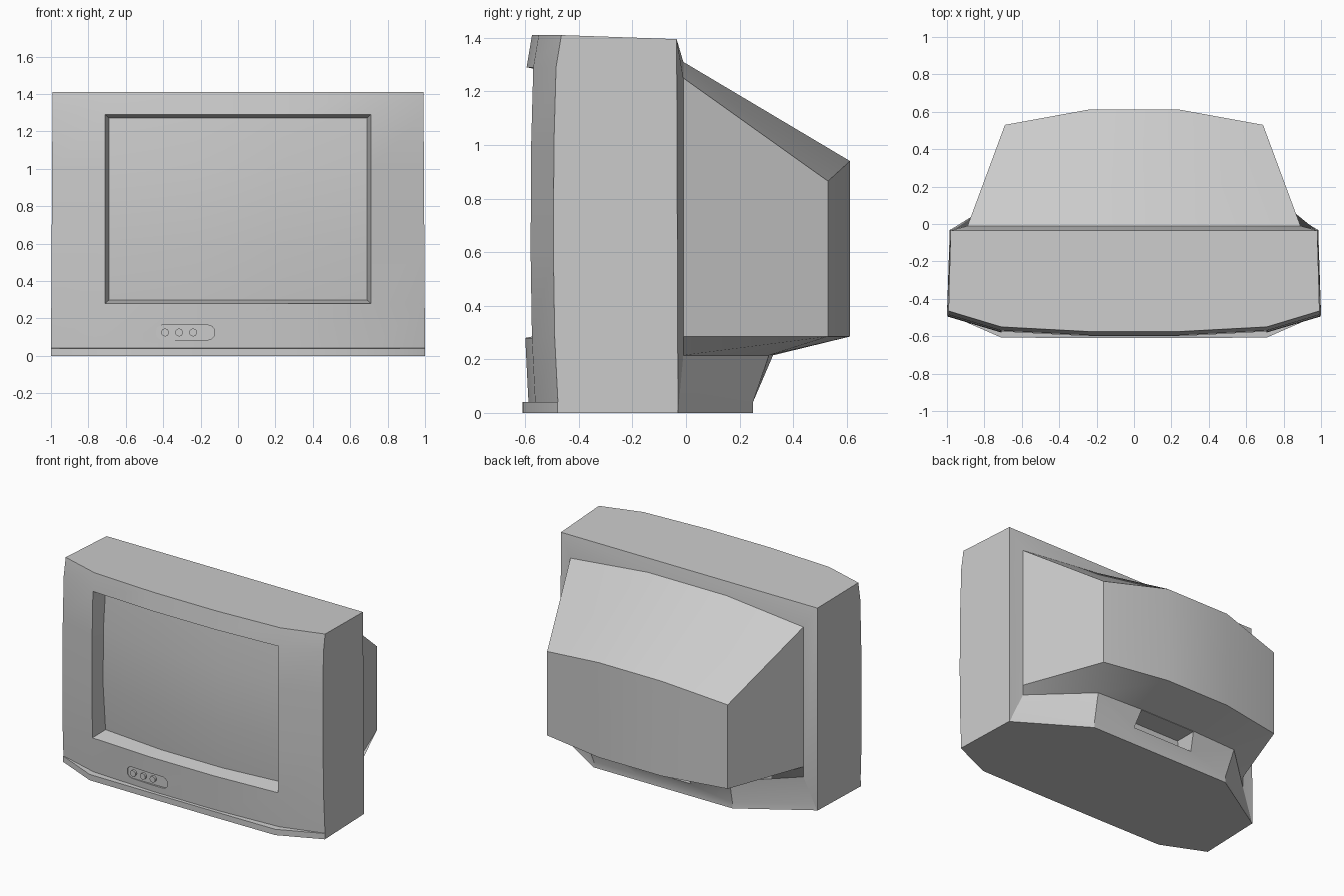
import bpy, bmesh, math
from mathutils import Vector

if "Cube" in bpy.data.objects:
    bpy.data.objects.remove(bpy.data.objects["Cube"])

GREY = bpy.data.materials.new("light grey plastic")
GREY.use_nodes = True
GREY.diffuse_color = (0.6, 0.6, 0.6, 1)
GREY.node_tree.nodes["Principled BSDF"].inputs["Base Color"].default_value = (0.6, 0.6, 0.6, 1)


def make(name, bm):
    bmesh.ops.remove_doubles(bm, verts=bm.verts, dist=1e-4)
    bmesh.ops.recalc_face_normals(bm, faces=bm.faces)
    me = bpy.data.meshes.new(name)
    bm.to_mesh(me)
    bm.free()
    me.materials.append(GREY)
    ob = bpy.data.objects.new(name, me)
    bpy.context.collection.objects.link(ob)
    return ob


def select(ob):
    bpy.ops.object.select_all(action='DESELECT')
    ob.select_set(True)
    bpy.context.view_layer.objects.active = ob


def smooth(ob):
    select(ob)
    bpy.ops.object.shade_smooth_by_angle(angle=math.radians(30))


def cut(ob, cutter):
    mod = ob.modifiers.new("cut", 'BOOLEAN')
    mod.operation = 'DIFFERENCE'
    mod.solver = 'EXACT'
    mod.object = cutter
    select(ob)
    bpy.ops.object.modifier_apply(modifier=mod.name)
    bpy.data.objects.remove(cutter)


def prism(name, outline, y0, y1):
    """Extrude an x-z outline from y0 to y1."""
    bm = bmesh.new()
    face = bm.faces.new([bm.verts.new((x, y0, z)) for x, z in outline])
    ext = bmesh.ops.extrude_face_region(bm, geom=[face])
    moved = [v for v in ext["geom"] if isinstance(v, bmesh.types.BMVert)]
    bmesh.ops.translate(bm, verts=moved, vec=(0, y1 - y0, 0))
    return make(name, bm)


def circle(cx, cz, r, n=16):
    return [(cx + r * math.cos(math.tau * i / n), cz + r * math.sin(math.tau * i / n))
            for i in range(n)]


# Cabinet: curved front grid with a sunken, bulging screen
xs = [-1, -0.71, -0.24, 0.24, 0.71, 1]
zs = [0, 0.04, 0.041, 0.28, 0.6, 1.0, 1.29, 1.41]
bow = {1: -0.49, 0.71: -0.575, 0.24: -0.6}
lip = {1: -0.48, 0.71: -0.607, 0.24: -0.61}
lean = [0, 0, 0.012, 0, -0.005, -0.003, 0.005, 0.025]
LEFT, RIGHT, LOW, HIGH = 1, 4, 3, 6

bm = bmesh.new()
front, screen = {}, {}
for i, x in enumerate(xs):
    for j, z in enumerate(zs):
        y = lip[abs(x)] if j < 2 else bow[abs(x)] + lean[j]
        taper = 1 - 0.006 * z if abs(x) == 1 else 1
        front[i, j] = bm.verts.new((x * taper, y, z))
        if LEFT <= i <= RIGHT and LOW <= j <= HIGH:
            u, v = x / 0.71, (z - 0.785) / 0.505
            bulge = 0.05 * (1 - u * u) + 0.03 * (1 - v * v)
            screen[i, j] = bm.verts.new((x * 0.972, -0.46 - bulge, 0.785 + v * 0.487))
for i in range(len(xs) - 1):
    for j in range(len(zs) - 1):
        hole = LEFT <= i < RIGHT and LOW <= j < HIGH
        g = screen if hole else front
        bm.faces.new([g[i, j], g[i + 1, j], g[i + 1, j + 1], g[i, j + 1]])

# Walls of the screen recess
rim = [(i, LOW) for i in range(LEFT, RIGHT)] + [(RIGHT, j) for j in range(LOW, HIGH)]
rim += [(i, HIGH) for i in range(RIGHT, LEFT, -1)] + [(LEFT, j) for j in range(HIGH, LOW, -1)]
for a, b in zip(rim, rim[1:] + rim[:1]):
    bm.faces.new([front[a], front[b], screen[b], screen[a]])

# Cabinet sides, top, bottom and stepped back
nx, nz = len(xs) - 1, len(zs) - 1
bl, br, tr, tl = [bm.verts.new(p) for p in
                  [(-0.985, -0.03, 0), (0.985, -0.03, 0), (0.98, -0.035, 1.395), (-0.98, -0.035, 1.395)]]
bm.faces.new([front[0, j] for j in range(nz + 1)] + [tl, bl])
bm.faces.new([front[nx, j] for j in range(nz + 1)] + [tr, br])
bm.faces.new([front[i, nz] for i in range(nx + 1)] + [tr, tl])
bm.faces.new([front[i, 0] for i in range(nx + 1)] + [br, bl])
inner = [bm.verts.new((x, -0.01, z)) for x, z in
         [(-0.89, 0.215), (0.89, 0.215), (0.89, 1.25), (0.3, 1.31), (-0.3, 1.31), (-0.89, 1.25)]]
bm.faces.new(inner)
bm.faces.new([bl, br, inner[1], inner[0]])
bm.faces.new([br, tr, inner[2], inner[1]])
bm.faces.new([tr, tl] + inner[:1:-1])
bm.faces.new([tl, bl, inner[0], inner[5]])
cabinet = make("cabinet", bm)

# Control panel: rounded recess with three round buttons
ends = [(-0.40, 0.085, 180), (-0.165, 0.085, 270), (-0.165, 0.165, 0), (-0.40, 0.165, 90)]
panel = []
for cx, cz, start in ends:
    cz += 0.03 if start >= 180 else -0.03
    for k in range(5):
        a = math.radians(start + k * 22.5)
        panel.append((cx + 0.038 * math.cos(a), cz + 0.03 * math.sin(a)))
cut(cabinet, prism("panel_cutter", panel, -0.7, -0.577))
smooth(cabinet)
for k in range(3):
    smooth(prism("button_%d" % (k + 1), circle(-0.39 + 0.075 * k, 0.125, 0.021), -0.57, -0.592))

# Rear housing and pedestal: half rings lofted from floor to roof
rings = [
    [(0.98, -0.03, 0), (0.53, 0.25, 0), (0.2, 0.25, 0)],
    [(0.97, -0.03, 0.04), (0.53, 0.25, 0.04), (0.2, 0.25, 0.04)],
    [(0.89, -0.01, 0.215), (0.55, 0.31, 0.215), (0.2, 0.325, 0.215)],
    [(0.89, -0.01, 0.285), (0.69, 0.53, 0.285), (0.24, 0.612, 0.285)],
    [(0.89, -0.01, 1.25), (0.69, 0.53, 0.865), (0.24, 0.612, 0.94)],
    [(0.89, -0.01, 1.25), (0.89, -0.01, 1.25), (0.3, -0.01, 1.31)],
]
bm = bmesh.new()
loops = []
for ring in rings:
    full = ring + [(-x, y, z) for x, y, z in reversed(ring)]
    loops.append([bm.verts.new(p) for p in full])
for lo, hi in zip(loops, loops[1:]):
    for k in range(6):
        n = (k + 1) % 6
        bm.faces.new([lo[k], lo[n], hi[n], hi[k]])
bm.faces.new(loops[0])
bm.faces.new(loops[-1])
housing = make("rear_housing", bm)

# Notch in the back of the pedestal
notch = [(-0.23, 0.1), (0.23, 0.1), (0.21, 0.213), (-0.21, 0.213)]
cut(housing, prism("notch_cutter", notch, 0.17, 0.5))
smooth(housing)
